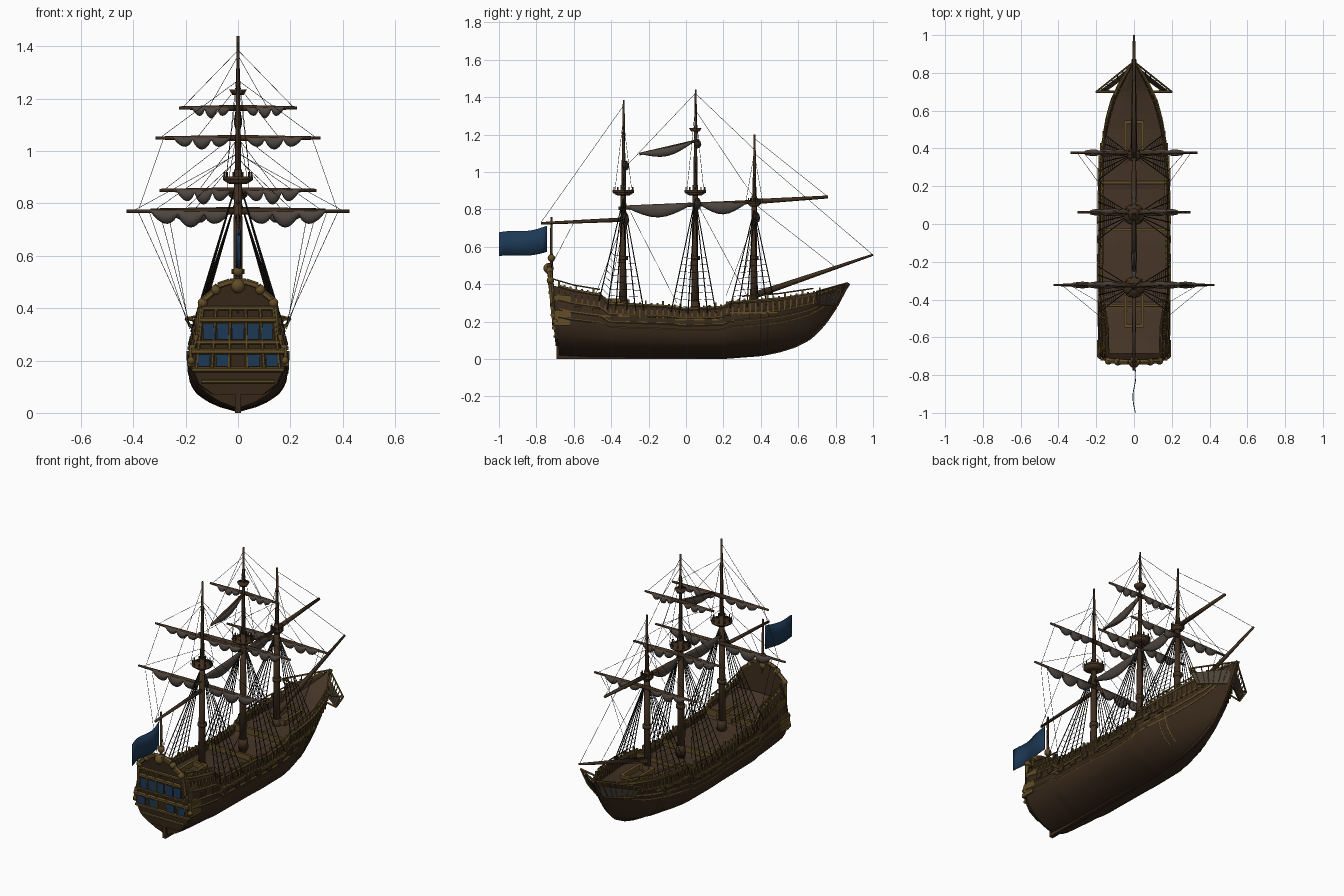
import bpy, bmesh, math
from mathutils import Vector as V

if "Cube" in bpy.data.objects:
    bpy.data.objects.remove(bpy.data.objects["Cube"])


def mat(name, c):
    m = bpy.data.materials.new(name)
    m.diffuse_color = (*c, 1)
    m.use_nodes = True
    m.node_tree.nodes["Principled BSDF"].inputs["Base Color"].default_value = m.diffuse_color
    return m


WOOD = mat("dark_wood", (0.04, 0.022, 0.011))
DECK = mat("deck_wood", (0.06, 0.035, 0.02))
GOLD = mat("gilded_wood", (0.12, 0.075, 0.02))
SPAR = mat("spar_wood", (0.05, 0.028, 0.014))
SAIL = mat("canvas", (0.075, 0.06, 0.05))
ROPE = mat("rope", (0.015, 0.012, 0.01))
BLUE = mat("blue", (0.012, 0.04, 0.09))


def finish(name, bm, m, smooth=False):
    bmesh.ops.recalc_face_normals(bm, faces=bm.faces)
    me = bpy.data.meshes.new(name)
    bm.to_mesh(me)
    bm.free()
    me.materials.append(m)
    for p in me.polygons:
        p.use_smooth = smooth
    ob = bpy.data.objects.new(name, me)
    bpy.context.collection.objects.link(ob)
    return ob


def rods(name, segs, m, n=6):
    # each segment: start, end, start radius, end radius
    bm = bmesh.new()
    for a, b, r0, r1 in segs:
        a, b = V(a), V(b)
        q = V((0, 0, 1)).rotation_difference((b - a).normalized())
        rings = [[bm.verts.new(p + q @ V((r * math.cos(t * math.tau / n), r * math.sin(t * math.tau / n), 0)))
                  for t in range(n)] for p, r in ((a, r0), (b, r1))]
        for i in range(n):
            bm.faces.new((rings[0][i], rings[0][(i + 1) % n], rings[1][(i + 1) % n], rings[1][i]))
        bm.faces.new(rings[0])
        bm.faces.new(rings[1])
    return finish(name, bm, m, n > 6)


def boxes(name, items, m):
    bm = bmesh.new()
    for c, s in items:
        for v in bmesh.ops.create_cube(bm, size=1)["verts"]:
            v.co = V(c) + V([v.co[i] * s[i] for i in range(3)])
    return finish(name, bm, m)


def loft(name, rows, m, closed=False, caps=False, smooth=True):
    bm = bmesh.new()
    vs = [[bm.verts.new(p) for p in r] for r in rows]
    for a, b in zip(vs, vs[1:]):
        n = len(a)
        for i in range(n if closed else n - 1):
            bm.faces.new((a[i], a[(i + 1) % n], b[(i + 1) % n], b[i]))
    if caps:
        bm.faces.new(vs[0])
        bm.faces.new(vs[-1])
    return finish(name, bm, m, smooth)


def interp(tab, x):
    if x <= tab[0][0]:
        return tab[0][1]
    for (a, p), (b, q) in zip(tab, tab[1:]):
        if x <= b:
            return p + (q - p) * (x - a) / (b - a)
    return tab[-1][1]


# hull lines: keel height, sheer height, half width, section fullness
KEEL = [(-.69, .025), (-.5, .015), (.2, .01), (.4, .025), (.5, .045), (.58, .07), (.66, .11), (.74, .19), (.80, .28), (.85, .375)]
SHEER = [(-.72, .40), (-.6, .365), (-.45, .34), (-.42, .295), (-.1, .28), (0, .265), (.2, .275), (.23, .30),
         (.5, .32), (.7, .35), (.85, .40)]
WIDTH = [(-.72, .182), (-.5, .187), (-.3, .187), (.3, .184), (.42, .174), (.55, .148), (.65, .118), (.73, .08), (.8, .04), (.85, .008)]
SECT = [(0, .05), (.06, .36), (.14, .62), (.27, .86), (.42, .97), (.58, 1), (.75, .98), (.9, .94), (1, .91)]


def hull(y, f, out=0.0):
    k, s, w = interp(KEEL, y), interp(SHEER, y), interp(WIDTH, y)
    b = min(max((y - .25) / .5, 0), 1)
    t = min(max((-.35 - y) / .2, 0), 1) * max(0, f - .55) * .35
    g = interp(SECT, f) * (1 - b) + b * f ** .7
    return w * (g - t) + out, k + (s - k) * f


YS = [-.685 + i * 1.535 / 62 for i in range(63)]
FS = [i / 16 for i in range(17)]
rows = []
for i, y in enumerate(YS):
    half = [hull(y, f) for f in FS]
    rake = [-(z - .1) * .1 if i == 0 else 0 for x, z in half]
    rows.append([(-x, y + r, z) for (x, z), r in zip(half[::-1], rake[::-1])] + [(x, y + r, z) for (x, z), r in zip(half, rake)])
h = loft("hull", rows, WOOD)
so = h.modifiers.new("thickness", "SOLIDIFY")
so.thickness, so.offset = .01, 0
bm = bmesh.new()
bm.faces.new([bm.verts.new(p) for p in rows[0]])
finish("transom", bm, WOOD)

# deck, slightly cambered, below the rail
loft("deck", [[(u * hull(y, .84)[0], y, hull(y, .84)[1] + .008 * (1 - u * u)) for u in (-1, -.5, 0, .5, 1)] for y in YS], DECK, smooth=False)

# keel, stern post and stem
boxes("keel_and_rudder", [((0, -.24, .015), (.022, .9, .03)), ((0, -.68, .11), (.022, .025, .22))], WOOD)
rods("stem", [((0, a, interp(KEEL, a)), (0, b, interp(KEEL, b)), .012, .012) for a, b in zip(YS[36:], YS[37:])] +
     [((0, .79, .30), (0, .87, .405), .02, .012)], WOOD)

# wales, cap rails and ribs following the hull
strips = []
for f, r in ((.55, .006), (.66, .007), (.8, .006), (1, .009)):
    for a, b in zip(YS[:-2], YS[1:-1]):
        for s in (-1, 1):
            (xa, za), (xb, zb) = hull(a, f, .002), hull(b, f, .002)
            strips.append(((s * xa, a, za), (s * xb, b, zb), r, r))
rods("wales_and_rails", strips, GOLD, 5)
ribs = []
for s in (-1, 1):
    for y in (.40, .44):
        for a, b in zip(FS[2:12], FS[3:13]):
            (xa, za), (xb, zb) = hull(y, a), hull(y, b)
            ribs.append(((s * xa, y, za), (s * xb, y, zb), .007, .007))
rods("hull_ribs", ribs, GOLD, 5)

# bulwark posts, gun ports and timbers along the sides
posts, ports = [], []
for s in (-1, 1):
    for i in range(46):
        y = -.68 + i * .031
        x, z = hull(y, 1)
        t = .028 if i % 3 == 0 else .016
        posts.append(((s * x, y, z + t / 2), (.011, .010, t)))
        x, z = hull(y, .86)
        posts.append(((s * x, y, z), (.02, .008, .055)))
    for i in range(11):
        y = -.58 + i * .1
        x, z = hull(y, .73)
        ports.append(((s * x, y, z), (.025, .04, .03)))
boxes("bulwark_posts", posts, GOLD)
boxes("gun_ports", ports, WOOD)
rods("poop_railing", [((s * (hull(a, 1)[0]), a, hull(a, 1)[1] + .03), (s * hull(b, 1)[0], b, hull(b, 1)[1] + .03), .004, .004)
                      for s in (-1, 1) for a, b in ((-.71, -.6), (-.6, -.46), (.3, .5), (.5, .68))], GOLD)

# hatches, deck beams and bulkhead
deck = []
for y0, y1 in ((-.54, -.36), (.37, .54)):
    z = hull((y0 + y1) / 2, .84)[1] + .02
    deck += [((s * .045, (y0 + y1) / 2, z), (.018, y1 - y0, .03)) for s in (-1, 1)]
    deck += [((0, y, z), (.1, .018, .03)) for y in (y0, y1)]
deck += [((0, y, hull(y, .84)[1] + .02), (.33, .014, .035)) for y in (-.43, -.03, .22)]
boxes("hatch_frames", deck, GOLD)

# stern board with arched top
arch = [(.10, .07), (.155, .11), (.182, .17), (.182, .22), (.165, .265), (.148, .30), (.142, .40), (.132, .43), (.10, .455), (.075, .485), (.03, .50)]
prof = arch + [(-x, z) for x, z in arch[::-1]]
ry = lambda z: -.692 - (z - .1) * .1
loft("stern_board", [[(x * k, ry(z) + d, z) for x, z in prof] for d, k in ((-.008, .95), (.015, 1))], WOOD, True, True, False)
bars = [((-w, ry(z) - .008, z), (w, ry(z) - .008, z), r, r) for z, w, r in
        ((.12, .14, .008), (.165, .175, .010), (.235, .178, .012), (.27, .16, .008), (.355, .142, .012), (.40, .135, .009))]
bars += [((s * x, ry(.165) - .008, .165), (s * x * .84, ry(.4) - .008, .4), .007, .007) for s in (-1, 1) for x in (.035, .1, .16)]
edge = [(x, ry(z), z) for x, z in prof[5:17]]
bars += [(a, b, .014, .014) for a, b in zip(edge, edge[1:])]
rods("stern_mouldings", bars, GOLD)
boxes("stern_windows", [((x, ry(.31) - .009, .31), (.045, .012, .06)) for x in (-.11, -.058, 0, .058, .11)] +
      [((x, ry(.2) - .009, .2), (.045, .012, .045)) for x in (-.13, -.06, .06, .13)], BLUE)
boxes("quarter_galleries", [((s * x, -.66, z), (.03, .09, t)) for s in (-1, 1)
                            for x, z, t in ((.18, .19, .02), (.17, .25, .02), (.15, .33, .018), (.172, .22, .05), (.152, .29, .06))], GOLD)
bm = bmesh.new()
for x, y, z, r in ((0, -.735, .485, .028), (.085, -.73, .47, .02), (-.085, -.73, .47, .02), (.135, -.725, .42, .02),
                   (-.135, -.725, .42, .02), (0, -.72, .54, .02), (.178, -.70, .2, .016), (-.178, -.70, .2, .016)):
    for v in bmesh.ops.create_uvsphere(bm, u_segments=10, v_segments=6, radius=r)["verts"]:
        v.co += V((x, y, z))
finish("stern_knobs_and_lantern", bm, GOLD, True)

# masts: y, lower mast top, mast top
MASTS = [(-.335, .93, 1.385, "mizzen"), (.05, .93, 1.44, "main"), (.365, .87, 1.2, "fore")]
for y, zl, zt, nm in MASTS:
    rods(nm + "_mast", [((0, y - .005, .2), (0, y, zl), .02, .015), ((0, y, zl - .08), (0, y + .002, zt), .013, .005),
                        ((0, y, .25), (0, y, .31), .028, .024), ((0, y, .53), (0, y, .55), .025, .025)], SPAR, 10)
    R = .036 if nm == "fore" else .058
    rods(nm + "_top", [((0, y, zl - .055), (0, y, zl - .04), R * .6, R), ((0, y, zl - .04), (0, y, zl - .028), R, R)], SPAR, 12)
    rods(nm + "_top_rail", [((R * .9 * math.cos(a), y + R * .9 * math.sin(a), zl - .03), (R * .9 * math.cos(a), y + R * .9 * math.sin(a), zl - .01), .004, .004)
                            for a in [i * math.tau / 10 for i in range(10)]], SPAR)
rods("main_upper_top", [((0, .05, 1.215), (0, .05, 1.235), .022, .034)], SPAR, 12)


# furled sail hanging in scallops under a spar
def furled(name, a, b, lobes, depth, thick=.02):
    a, b = V(a), V(b)
    side = (b - a).cross(V((0, 0, 1))).normalized()
    n, rr = lobes * 8, []
    for i in range(n + 1):
        t = i / n
        d = depth * (.3 + .7 * abs(math.sin(math.pi * lobes * t)) ** .7) * (.55 + .45 * math.sin(math.pi * t))
        c = a.lerp(b, t) - V((0, 0, d / 2 - .006))
        rr.append([c + side * thick * (.4 + .6 * d / depth) * math.cos(k * math.tau / 8) + V((0, 0, d / 2 * math.sin(k * math.tau / 8))) for k in range(8)])
    loft(name, rr, SAIL, True, True)


# yards: mast y, height, half length, sail depth
YARDS = [(-.335, .77, .425, .068), (-.335, 1.05, .315, .05), (.05, .85, .30, .06), (.05, 1.165, .225, .046), (.365, .775, .335, .055)]
spars, ropes = [], []
for i, (y, z, w, d) in enumerate(YARDS):
    yy = y + .012
    for s in (-1, 1):
        spars.append(((0, yy, z), (s * w, yy, z), .012, .006))
        furled(f"furled_sail_{i}_{'port' if s < 0 else 'starboard'}", (s * .03, yy, z), (s * w * .78, yy, z), 3, d)
        # lifts and braces
        ropes.append(((s * w * .95, yy, z), (0, y, z + .22)))
        ropes.append(((s * w * .5, yy, z), (0, y, z + .2)))
        if i in (0, 4):
            ropes.append(((s * w * .9, yy, z), (s * .185, y - .15, .34)))
            ropes.append(((s * w * .8, yy, z), (s * .185, y - .08, .32)))
        elif i == 1:
            ropes.append(((s * w * .9, yy, z), (s * w * 1.2, yy, .78)))
# fore-and-aft spars, gaff, bowsprit and ensign staff
spars += [((0, -.36, .805), (0, .365, .84), .009, .011), ((0, .35, .84), (0, .76, .866), .014, .008),
          ((0, -.33, .745), (0, -.775, .725), .012, .007), ((0, .38, .345), (0, 1.0, .557), .018, .006),
          ((0, -.72, .38), (0, -.72, .76), .010, .005), ((0, -.25, 1.095), (0, .05, 1.165), .007, .007)]
rods("yards_and_spars", spars, SPAR, 8)
furled("staysail_aft", (0, -.32, .815), (0, .03, .83), 1, .072, .016)
furled("staysail_middle", (0, .07, .832), (0, .33, .842), 1, .07, .016)
furled("upper_staysail", (0, -.24, 1.097), (0, .04, 1.16), 1, .05, .016)

# shrouds, ratlines and chain plates
shrouds, plates = [], []
for y, zl, zt, nm in MASTS:
    for s in (-1, 1):
        feet = [V((s * (hull(y + o, .8)[0] + .008), y + o, hull(y + o, .9)[1])) for o in (-.13, -.085, -.04, .02, .065, .11)]
        head = V((s * .012, y, zl - .07))
        shrouds += [(f, head, .003, .0025) for f in feet]
        for k in range(1, 9):
            for a, b in zip(feet, feet[1:]):
                ropes.append((a.lerp(head, k * .06), b.lerp(head, k * .06)))
        for o in (-.045, .045):
            ropes.append(((s * .045, y + o, zl - .03), (0, y, zt - .1)))
        plates += [((s * (hull(y + o, .8)[0] + .004), y + o, hull(y, .78)[1]), (.022, .065, .012)) for o in (-.1, -.035, .03, .095)]
rods("shrouds", shrouds, ROPE, 4)
boxes("channels", plates, GOLD)
# stays
for a, b in (((-.33, 1.36), (-.775, .73)), ((.05, 1.42), (-.33, 1.02)), ((.05, 1.42), (.365, 1.12)),
             ((.05, 1.33), (.365, .86)), ((.365, 1.18), (.76, .866)), ((.365, 1.1), (1, .556)),
             ((.365, .83), (.8, .49)), ((-.6, .73), (-.72, .5)), ((-.33, .85), (-.05, .3)), ((.05, .85), (.33, .33))):
    ropes.append(((0, *a), (0, *b)))
rods("running_rigging", [(a, b, .0012, .0012) for a, b in ropes], ROPE, 3)

# head rails and netting at the bow
head, bmn = [], bmesh.new()
for s in (-1, 1):
    A, B, C, D = V((0, .86, .405)), V((s * .2, .70, .36)), V((s * .15, .705, .285)), V((s * .02, .80, .29))
    head += [(A, B, .005, .005), (D, C, .005, .005), (B, C, .005, .005), (C, V((s * .09, .70, .30)), .005, .005), (B, V((s * .09, .70, .345)), .006, .006)]
    head += [(A.lerp(B, t), D.lerp(C, t), .003, .003) for t in (.15, .3, .45, .6, .75, .9)]
    bmn.faces.new([bmn.verts.new(p) for p in (A.lerp(D, .3), B.lerp(C, .3), C, D)])
rods("head_rails", head, GOLD, 5)
finish("bow_netting", bmn, SAIL)

# waving ensign
flag = []
for i in range(13):
    t = i / 12
    y, x = -.745 - .255 * t, .008 * math.sin(t * 7)
    flag.append([(x, y, z) for z in (.712 - .045 * t - .01 * math.sin(t * 5), .635 - .03 * t, .572 - .03 * t - .008 * math.sin(t * 5))])
loft("flag", flag, BLUE).modifiers.new("thickness", "SOLIDIFY").thickness = .004
